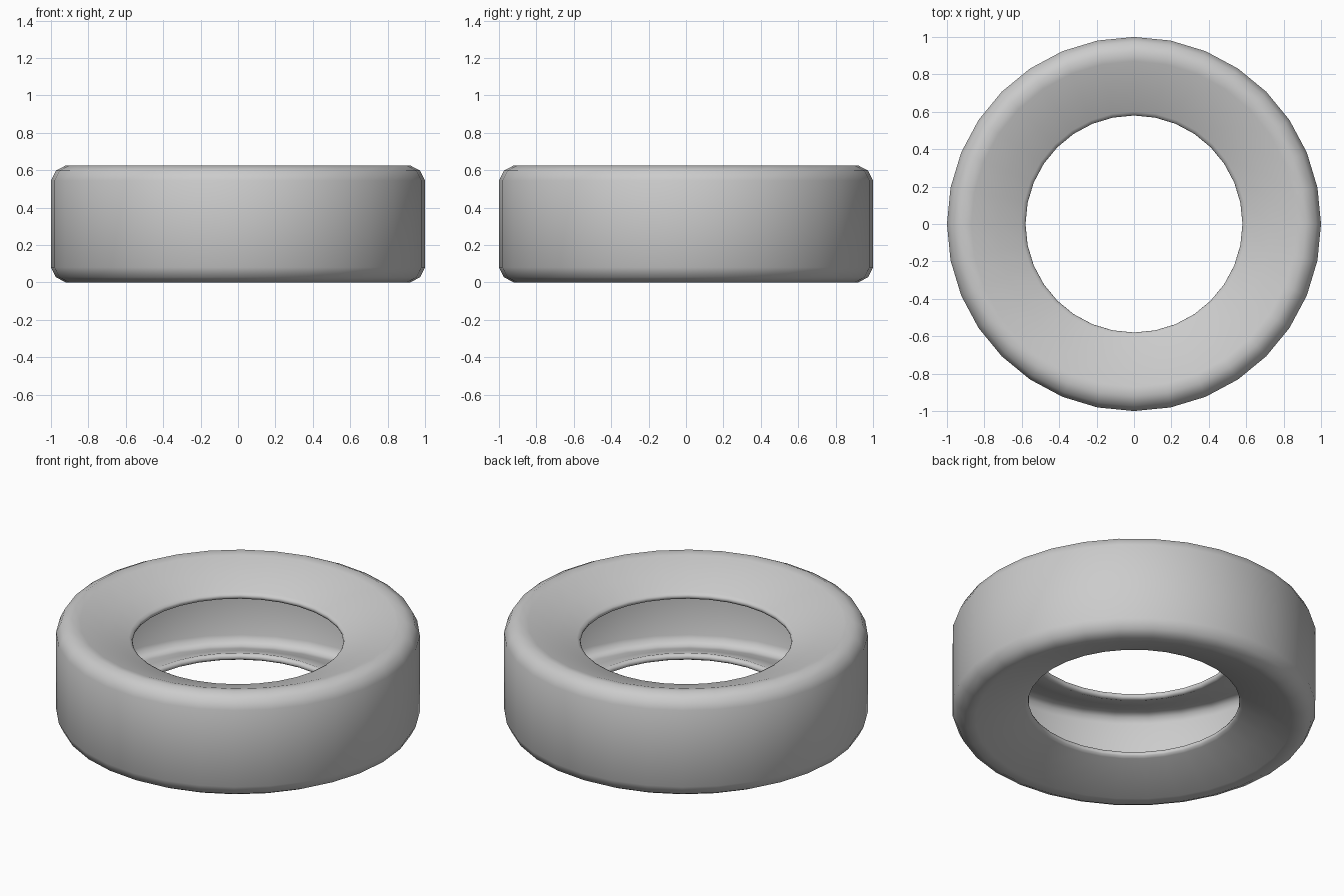
import bpy, bmesh
from math import pi
from mathutils import Vector

if "Cube" in bpy.data.objects:
    bpy.data.objects.remove(bpy.data.objects["Cube"])

H = 0.626      # tyre width
SEGS = 32      # sides around the tyre

# Upper half of the hollow cross-section (radius, z): outer skin, bead lip, inner skin
upper = [
    (1.0, 0.545), (0.974, 0.598), (0.92, H), (0.87, 0.617), (0.73, 0.567),
    (0.60, 0.518), (0.584, 0.509), (0.58, 0.497), (0.586, 0.484), (0.603, 0.478),
    (0.74, 0.527), (0.87, 0.575), (0.915, 0.583), (0.945, 0.567), (0.96, 0.535),
]
# Mirror for the lower half to close the loop
profile = upper + [(r, H - z) for r, z in reversed(upper)]

# Tyre: revolve the closed profile around z
bm = bmesh.new()
verts = [bm.verts.new((r, 0, z)) for r, z in profile]
edges = [bm.edges.new((verts[i], verts[(i + 1) % len(verts)])) for i in range(len(verts))]
bmesh.ops.spin(bm, geom=verts + edges, cent=(0, 0, 0), axis=(0, 0, 1),
               angle=2 * pi, steps=SEGS, use_duplicate=False)
bmesh.ops.remove_doubles(bm, verts=bm.verts, dist=1e-4)
bmesh.ops.recalc_face_normals(bm, faces=bm.faces)

# Make sure the tread faces outward
tread = max(bm.faces, key=lambda f: f.calc_center_median().xy.length)
c = tread.calc_center_median()
if tread.normal.dot(Vector((c.x, c.y, 0))) < 0:
    bmesh.ops.reverse_faces(bm, faces=bm.faces)
for f in bm.faces:
    f.smooth = True

mesh = bpy.data.meshes.new("tyre")
bm.to_mesh(mesh)
bm.free()
tyre = bpy.data.objects.new("tyre", mesh)
bpy.context.collection.objects.link(tyre)
